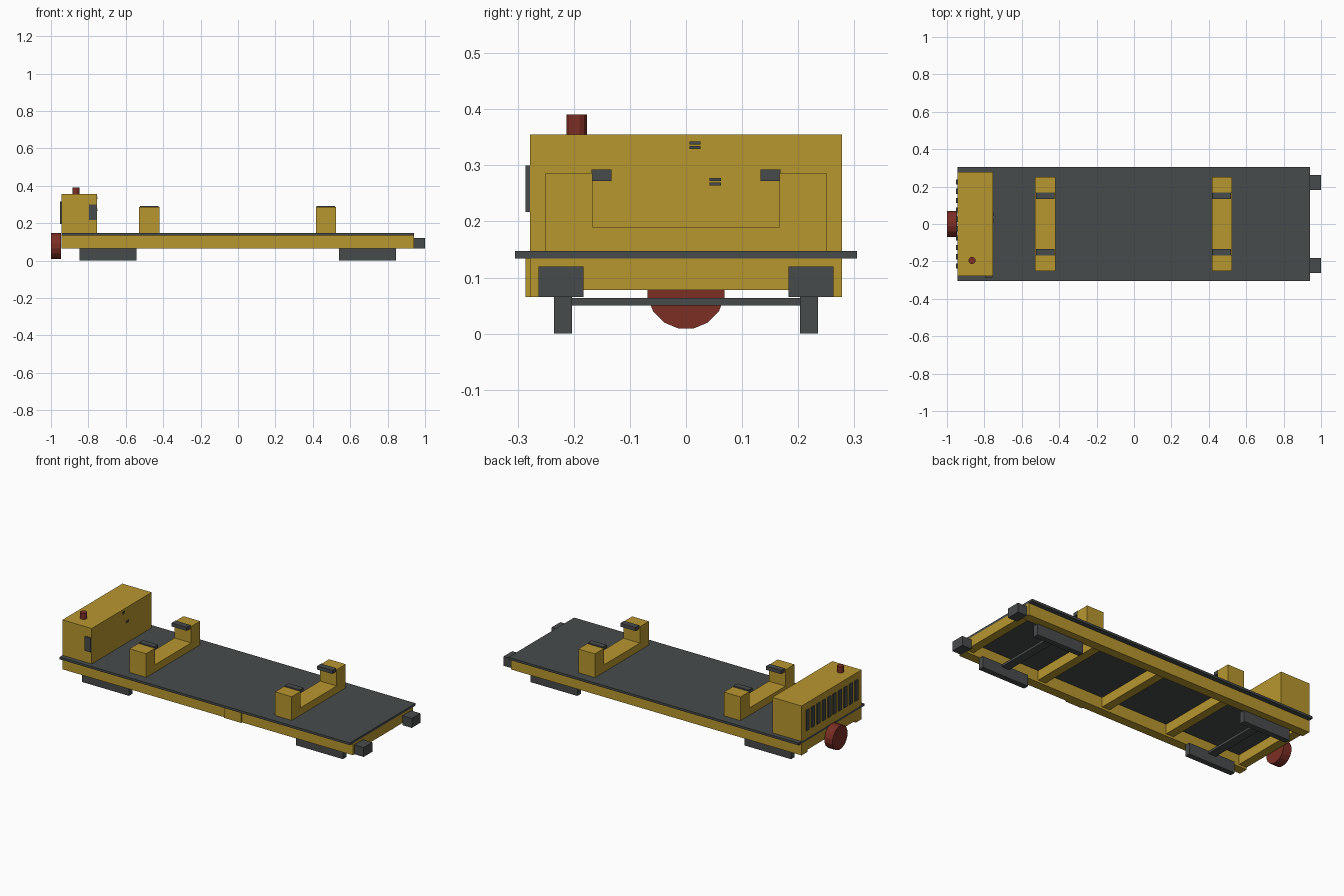
import bpy, bmesh, math
from mathutils import Matrix

if "Cube" in bpy.data.objects:
    bpy.data.objects.remove(bpy.data.objects["Cube"])


def material(name, colour):
    m = bpy.data.materials.new(name)
    m.use_nodes = True
    m.diffuse_color = (*colour, 1)
    m.node_tree.nodes["Principled BSDF"].inputs["Base Color"].default_value = (*colour, 1)
    return m


YELLOW = material("mustard yellow", (0.48, 0.31, 0.028))
GREY = material("slate grey", (0.064, 0.071, 0.072))
RED = material("brick red", (0.20, 0.028, 0.018))


def finish(name, bm, mat):
    bmesh.ops.recalc_face_normals(bm, faces=bm.faces)
    mesh = bpy.data.meshes.new(name)
    bm.to_mesh(mesh)
    bm.free()
    mesh.materials.append(mat)
    ob = bpy.data.objects.new(name, mesh)
    bpy.context.collection.objects.link(ob)
    return ob


def box(name, mat, x, y, z):
    """Box from three (low, high) ranges."""
    bm = bmesh.new()
    bmesh.ops.create_cube(bm, size=1)
    for v in bm.verts:
        v.co = [sum(r) / 2 + c * (r[1] - r[0]) for c, r in zip(v.co, (x, y, z))]
    return finish(name, bm, mat)


def cylinder(name, mat, centre, radius, length, sides, along_x=False):
    bm = bmesh.new()
    turn = Matrix.Rotation(math.pi / 2, 4, "Y") if along_x else Matrix()
    spin = Matrix.Rotation(math.pi / sides, 4, "Z")
    bmesh.ops.create_cone(bm, cap_ends=True, segments=sides, radius1=radius, radius2=radius,
                          depth=length, matrix=Matrix.Translation(centre) @ turn @ spin)
    return finish(name, bm, mat)


def extrude_x(name, mat, outline, x0, x1):
    """Extrude a (y, z) outline from x0 to x1."""
    bm = bmesh.new()
    face = bm.faces.new([bm.verts.new((x0, y, z)) for y, z in outline])
    new = bmesh.ops.extrude_face_region(bm, geom=[face])["geom"]
    bmesh.ops.translate(bm, vec=(x1 - x0, 0, 0),
                        verts=[v for v in new if isinstance(v, bmesh.types.BMVert)])
    return finish(name, bm, mat)


def mirrored(side, low, high):
    return tuple(sorted((side * low, side * high)))


# Deck and frame
DECK = 0.147
BACK, FRONT = -0.945, 0.94
box("deck", GREY, (BACK, FRONT), (-0.305, 0.305), (0.134, DECK))
for s, side in ((1, "rear"), (-1, "front")):
    box(side + "_rail", YELLOW, (BACK, FRONT), mirrored(s, 0.225, 0.278), (0.065, 0.134))
    box(side + "_buffer", GREY, (FRONT, 1.0), mirrored(s, 0.183, 0.263), (0.065, 0.12))
for i, x in enumerate((-0.92, -0.43, 0, 0.43, 0.915)):
    box(f"cross_beam_{i}", YELLOW, (x - 0.025, x + 0.025), (-0.225, 0.225), (0.078, 0.134))
box("side_plate", YELLOW, (0.11, 0.22), (-0.286, -0.278), (0.065, 0.134))

# Running skids joined by a cross bar
for x, end in ((-0.695, "right"), (0.693, "left")):
    for s in (1, -1):
        box(end + "_skid", GREY, (x - 0.152, x + 0.152), mirrored(s, 0.203, 0.235), (0, 0.066))
    box(end + "_cross_bar", GREY, (x - 0.025, x + 0.025), (-0.205, 0.205), (0.05, 0.064))

# Load cradles with grip pads
cradle = [(-0.25, DECK), (0.25, DECK), (0.25, 0.286), (0.167, 0.286),
          (0.167, 0.19), (-0.167, 0.19), (-0.167, 0.286), (-0.25, 0.286)]
for x, end in ((-0.475, "right"), (0.47, "left")):
    extrude_x(end + "_cradle", YELLOW, cradle, x - 0.054, x + 0.054)
    for s in (1, -1):
        box(end + "_grip_pad", GREY, (x - 0.049, x + 0.049),
            mirrored(s, 0.133, 0.168), (0.272, 0.293))

# Engine housing, control panel, vents and exhaust
box("engine_housing", YELLOW, (BACK, -0.755), (-0.278, 0.278), (DECK, 0.355))
box("control_panel", GREY, (-0.796, -0.756), (-0.286, -0.278), (0.217, 0.30))
for i in range(10):
    y = -0.225 + 0.05 * i
    box(f"grille_slot_{i}", GREY, (BACK - 0.006, BACK), (y - 0.014, y + 0.014), (0.195, 0.315))
for y, z in ((0.016, 0.336), (0.052, 0.271)):
    for dz in (-0.004, 0.004):
        box("vent_slit", GREY, (-0.755, -0.752), (y - 0.01, y + 0.01),
            (z + dz - 0.0025, z + dz + 0.0025))
cylinder("exhaust_stack", RED, (-0.866, -0.195, 0.371), 0.019, 0.04, 12)

# Cable drum at the end
cylinder("cable_drum", RED, (-0.9735, 0, 0.078), 0.07, 0.053, 16, along_x=True)
